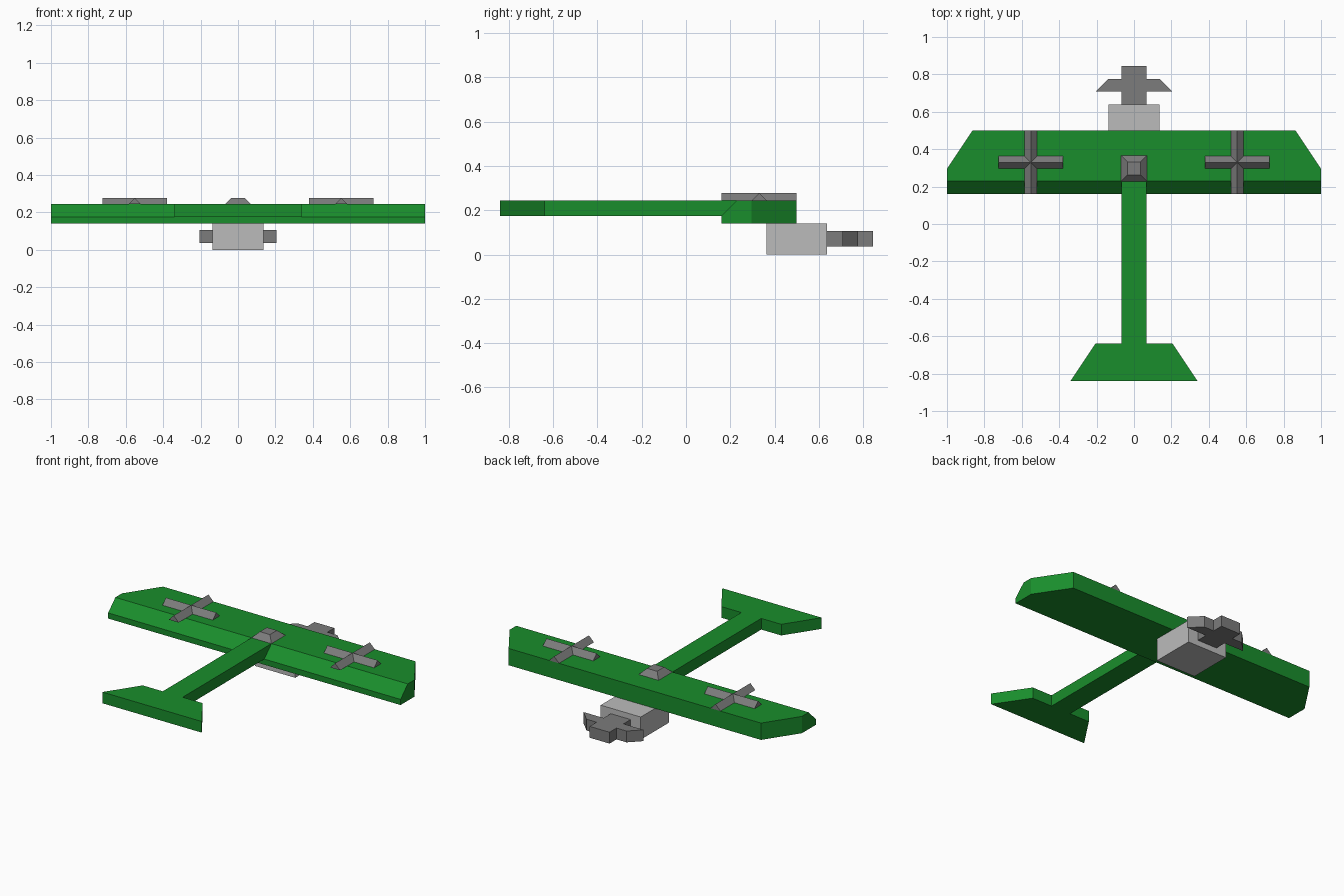
import bpy, bmesh
from mathutils import Matrix

if "Cube" in bpy.data.objects:
    bpy.data.objects.remove(bpy.data.objects["Cube"])


def material(name, color):
    m = bpy.data.materials.new(name)
    m.diffuse_color = (*color, 1)
    m.use_nodes = True
    m.node_tree.nodes["Principled BSDF"].inputs["Base Color"].default_value = m.diffuse_color
    return m


GREEN = material("green", (0.01, 0.27, 0.025))
LIGHT = material("light_grey", (0.5, 0.5, 0.5))
DARK = material("dark_grey", (0.2, 0.2, 0.2))


def finish(name, bm, mat):
    bmesh.ops.recalc_face_normals(bm, faces=bm.faces)
    me = bpy.data.meshes.new(name)
    bm.to_mesh(me)
    bm.free()
    me.materials.append(mat)
    ob = bpy.data.objects.new(name, me)
    bpy.context.collection.objects.link(ob)
    return ob


def extrude(points, vec):
    # Closed 3D profile swept along vec
    bm = bmesh.new()
    f = bm.faces.new([bm.verts.new(p) for p in points])
    r = bmesh.ops.extrude_face_region(bm, geom=[f])
    bmesh.ops.translate(bm, vec=vec,
                        verts=[v for v in r["geom"] if isinstance(v, bmesh.types.BMVert)])
    return bm


def plan(name, half, z0, z1, mat):
    # Right half outline mirrored into a full flat plate
    full = half + [(-x, y) for x, y in reversed(half)]
    return finish(name, extrude([(x, y, z0) for x, y in full], (0, 0, z1 - z0)), mat)


# Wing: sloped trailing edge section, swept across, then tips cut diagonally
section = [(0.16, 0.14), (0.5, 0.14), (0.5, 0.244), (0.23, 0.244), (0.16, 0.175)]
wing = extrude([(-1, y, z) for y, z in section], (2, 0, 0))
for s in (-1, 1):
    r = bmesh.ops.bisect_plane(wing, geom=wing.verts[:] + wing.edges[:] + wing.faces[:],
                               plane_co=(s, 0.295, 0), plane_no=(s * 0.205, 0.137, 0),
                               clear_outer=True)
    edges = [e for e in r["geom_cut"] if isinstance(e, bmesh.types.BMEdge)]
    bmesh.ops.contextual_create(wing, geom=edges)
finish("wing", wing, GREEN)

# Fuselage boom and tailplane in one plate
plan("fuselage_and_tail", [(0.34, -0.84), (0.205, -0.638), (0.068, -0.638), (0.068, 0.23)],
     0.175, 0.244, GREEN)

# Nose block under the wing and the propeller ahead of it
plan("nose", [(0.137, 0.363), (0.137, 0.638)], 0, 0.14, LIGHT)
plan("propeller", [(0.068, 0.638), (0.068, 0.708), (0.205, 0.708), (0.137, 0.776),
                   (0.068, 0.776), (0.068, 0.844)], 0.036, 0.106, DARK)

# Cockpit: truncated pyramid
bm = bmesh.new()
bmesh.ops.create_cube(bm, size=1, matrix=Matrix.Translation((0, 0.297, 0.261))
                      @ Matrix.Diagonal((0.137, 0.137, 0.034, 1)))
for v in bm.verts:
    if v.co.z > 0.261:
        v.co.x *= 0.5
        v.co.y = 0.297 + (v.co.y - 0.297) * 0.5
finish("cockpit", bm, DARK)

# Crosses on the wings: two ridged bars each
for side, cx in (("left", -0.552), ("right", 0.552)):
    tri = [(-0.034, 0.244), (0.034, 0.244), (0, 0.278)]
    finish(side + "_cross_long_bar",
           extrude([(cx + a, 0.16, z) for a, z in tri], (0, 0.34, 0)), DARK)
    finish(side + "_cross_side_bar",
           extrude([(cx - 0.172, 0.33 + a, z) for a, z in tri], (0.344, 0, 0)), DARK)
